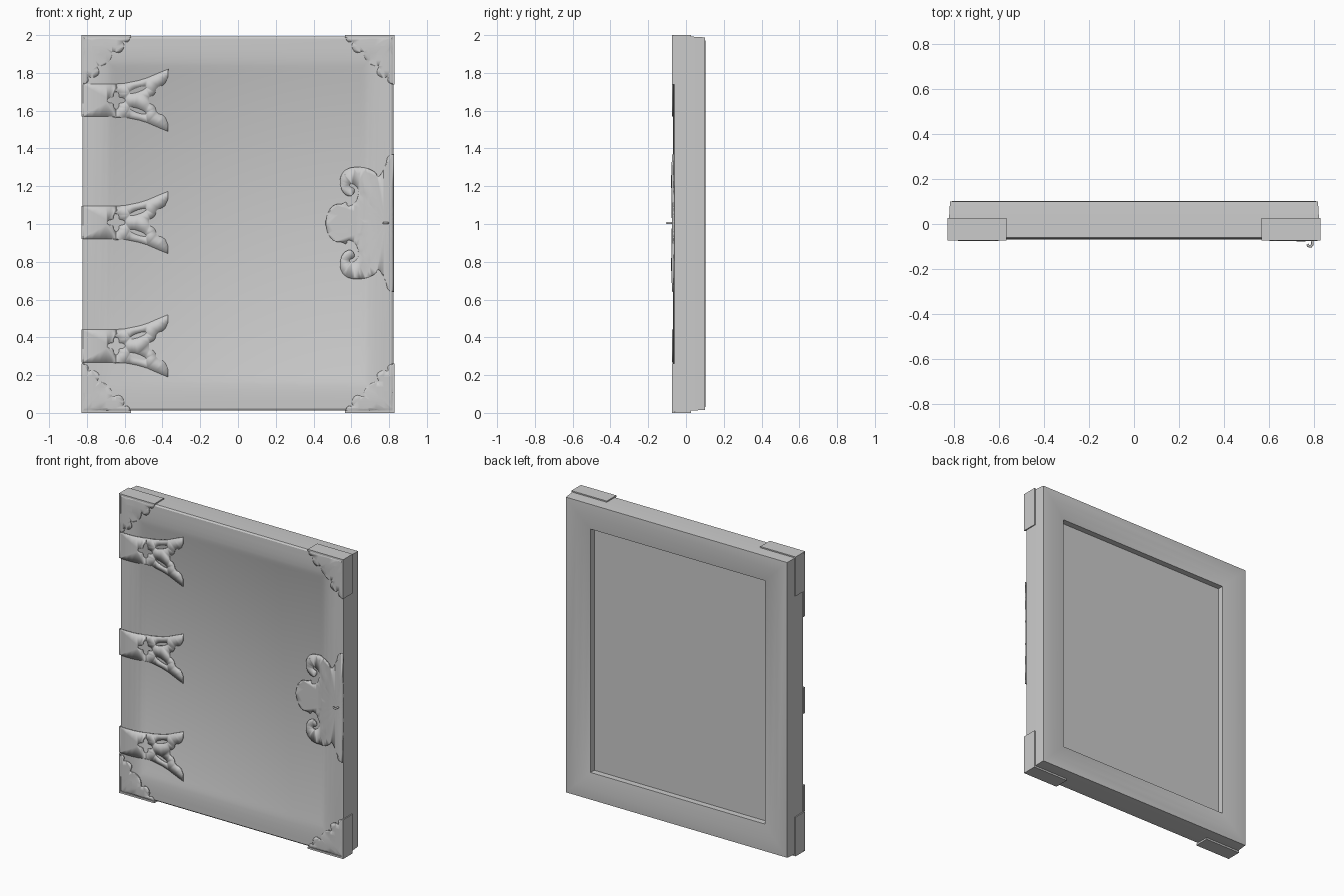
import bpy, bmesh, math
from mathutils import Vector

if "Cube" in bpy.data.objects:
    bpy.data.objects.remove(bpy.data.objects["Cube"], do_unlink=True)

grey = bpy.data.materials.new("plain_grey")
grey.use_nodes = True
GREY = (0.6, 0.6, 0.6, 1)
grey.diffuse_color = GREY
grey.node_tree.nodes["Principled BSDF"].inputs["Base Color"].default_value = GREY

HX, HZ, MID = 0.822, 0.99, 1.002
# Front moulding: (inset from outer edge, y)
FRONT = [(0.0, -0.06), (0.01, -0.067), (0.05, -0.069), (0.09, -0.068),
         (0.125, -0.064), (0.155, -0.056), (0.177, -0.045)]
BACK = [(0.177, 0.046), (0.177, 0.086), (0.13, 0.095), (0.08, 0.1),
        (0.02, 0.102), (0.004, 0.1), (0.0, 0.03)]


def finish(name, bm, smooth=True):
    mesh = bpy.data.meshes.new(name)
    bm.to_mesh(mesh)
    bm.free()
    mesh.materials.append(grey)
    ob = bpy.data.objects.new(name, mesh)
    bpy.context.collection.objects.link(ob)
    if smooth:
        bpy.ops.object.select_all(action="DESELECT")
        bpy.context.view_layer.objects.active = ob
        ob.select_set(True)
        bpy.ops.object.shade_smooth_by_angle(angle=math.radians(30))
    return ob


def box(name, lo, hi):
    bm = bmesh.new()
    bmesh.ops.create_cube(bm, size=1)
    for v in bm.verts:
        v.co = [l + (c + 0.5) * (h - l) for c, l, h in zip(v.co, lo, hi)]
    return finish(name, bm, False)


def front_y(x, z):
    """Depth of the front surface under a point."""
    d = max(0, min(HX - abs(x), HZ - abs(z - MID)))
    for (a, ya), (b, yb) in zip(FRONT, FRONT[1:]):
        if d <= b:
            return ya + (yb - ya) * (d - a) / (b - a)
    return FRONT[-1][1]


def rounded(points, times=1):
    """Corner cutting on an open path, ends kept."""
    for _ in range(times):
        out = [points[0]]
        for (ax, ay), (bx, by) in zip(points, points[1:]):
            out += [(ax * .75 + bx * .25, ay * .75 + by * .25),
                    (ax * .25 + bx * .75, ay * .25 + by * .75)]
        points = out + [points[-1]]
    return points


def draped_plate(name, loops, cuts, lift=lambda x, z: 0.0):
    """Fill outlines (later loops are holes) and lay the sheet on the front."""
    bm = bmesh.new()
    edges = []
    for loop in loops:
        vs = [bm.verts.new((x, 0, z)) for x, z in loop]
        edges += [bm.edges.new((a, b)) for a, b in zip(vs, vs[1:] + vs[:1])]
    bmesh.ops.triangle_fill(bm, use_beauty=True, edges=edges, normal=(0, -1, 0))
    for co, no in cuts:
        bmesh.ops.bisect_plane(bm, geom=bm.verts[:] + bm.edges[:] + bm.faces[:],
                               plane_co=co, plane_no=no)
    for f in bm.faces:
        f.normal_update()
        if f.normal.y > 0:
            f.normal_flip()
    for v in bm.verts:
        v.co.y = front_y(v.co.x, v.co.z) - 0.006 - lift(v.co.x, v.co.z)
    ob = finish(name, bm)
    mod = ob.modifiers.new("thickness", "SOLIDIFY")
    mod.thickness = 0.007
    mod.offset = -1
    return ob


def upright_cuts(side):
    return [((side * (HX - d), 0, 0), (1, 0, 0)) for d, _ in FRONT[1:]]


# Mitred frame with recessed panels
bm = bmesh.new()
rings = [[bm.verts.new((sx * (HX - d), y, MID + sz * (HZ - d)))
          for sx, sz in ((-1, -1), (1, -1), (1, 1), (-1, 1))]
         for d, y in FRONT[::-1] + BACK[::-1]]
bm.faces.new(rings[0])
bm.faces.new(rings[-1])
for a, b in zip(rings, rings[1:]):
    for i in range(4):
        j = (i + 1) % 4
        bm.faces.new((a[i], a[j], b[j], b[i]))
bmesh.ops.recalc_face_normals(bm, faces=bm.faces)
finish("frame_and_panel", bm)

# Corner guards: scalloped front plate and two wrapped sides
half = [(0.262, 0), (0.25, 0.04), (0.215, 0.03), (0.23, 0.06), (0.205, 0.1),
        (0.16, 0.08), (0.165, 0.105), (0.145, 0.145)]
scallop = [(0, 0)] + rounded(half + [(v, u) for u, v in half[-2::-1]], 2)
for sx, side in ((-1, "right"), (1, "left")):
    for sz, level in ((-1, "lower"), (1, "upper")):
        name = f"{level}_{side}_corner"
        x0, z0 = sx * 0.829, 1 + sz
        loop = [(x0 - sx * u, z0 - sz * v) for u, v in scallop]
        cuts = upright_cuts(sx)
        cuts += [((0, 0, MID + sz * (HZ - d)), (0, 0, 1)) for d, _ in FRONT[1:]]
        cuts.append(((sx * HX, 0, MID + sz * HZ), (sx, 0, -sz)))
        draped_plate(name + "_plate", [loop], cuts)
        xs, zs = sorted((x0, x0 - sx * 0.012)), sorted((z0, z0 - sz * 0.262))
        box(name + "_side", (xs[0], -0.074, zs[0]), (xs[1], 0.026, zs[1]))
        xs, zs = sorted((x0, x0 - sx * 0.262)), sorted((z0, z0 - sz * 0.012))
        box(name + "_cap", (xs[0], -0.074, zs[0]), (xs[1], 0.026, zs[1]))

# Three flared, pierced straps
top = [(-0.829, 0.087), (-0.645, 0.087)]
top += rounded([(-0.6, 0.09), (-0.5, 0.11), (-0.42, 0.145), (-0.37, 0.165)])
top += rounded([(-0.372, 0.12), (-0.39, 0.08), (-0.43, 0.07), (-0.44, 0.03), (-0.47, 0.015)])
for label, zc in (("upper", 1.655), ("middle", 1.008), ("lower", 0.355)):
    outline = [(x, zc + z) for x, z in top] + [(x, zc - z) for x, z in top[::-1]]
    turns = [math.tau * i / 32 for i in range(32)]
    star = [(-0.645 + 0.036 * (1 + 0.35 * math.cos(4 * a)) * math.cos(a),
             zc + 0.036 * (1 + 0.35 * math.cos(4 * a)) * math.sin(a)) for a in turns]
    holes = [star]
    for s in (-1, 1):
        holes.append([(-0.53 + 0.045 * math.cos(a),
                       zc + s * (0.055 + 0.012 * math.sin(a) + 0.015 * math.cos(a)))
                      for a in turns[::2]])
    draped_plate(label + "_strap", [outline] + holes, upright_cuts(-1))
    box(label + "_strap_edge", (-0.829, -0.07, zc - 0.087), (-0.815, -0.055, zc + 0.087))

# Fan shaped clasp plate with radial ribs
ZC, FX = 1.005, 0.78
curl = rounded([(0.825, 0.365), (0.79, 0.355), (0.785, 0.31), (0.745, 0.235),
                (0.725, 0.275), (0.65, 0.3), (0.57, 0.29), (0.535, 0.235),
                (0.55, 0.16), (0.6, 0.135), (0.625, 0.18), (0.585, 0.195),
                (0.6, 0.215), (0.645, 0.18), (0.625, 0.105), (0.58, 0.085),
                (0.575, 0.115), (0.55, 0.1), (0.51, 0.1), (0.475, 0.06), (0.465, 0.01)], 2)
fan = [(x, ZC + z) for x, z in curl] + [(x, ZC - z) for x, z in curl[::-1]]
ribs = [((FX, 0, ZC), (math.sin(a), 0, math.cos(a)))
        for a in (math.pi * i / 18 for i in range(18))]


def ripple(x, z):
    a = math.atan2(z - ZC, x - FX)
    return 0.004 * (1 + math.cos(18 * a)) * min(1, math.hypot(x - FX, z - ZC) / 0.2) / 2


draped_plate("clasp_plate", [fan], upright_cuts(1) + ribs, ripple)

# Small clasp hook
curve = bpy.data.curves.new("clasp_hook", "CURVE")
curve.dimensions = "3D"
curve.bevel_depth = 0.006
curve.bevel_resolution = 2
curve.use_fill_caps = True
spline = curve.splines.new("POLY")
path = [(0.79, -0.06), (0.793, -0.08), (0.793, -0.092), (0.786, -0.1), (0.776, -0.098), (0.771, -0.09)]
spline.points.add(len(path) - 1)
for p, (x, y) in zip(spline.points, path):
    p.co = (x, y, ZC, 1)
curve.materials.append(grey)
hook = bpy.data.objects.new("clasp_hook", curve)
bpy.context.collection.objects.link(hook)
